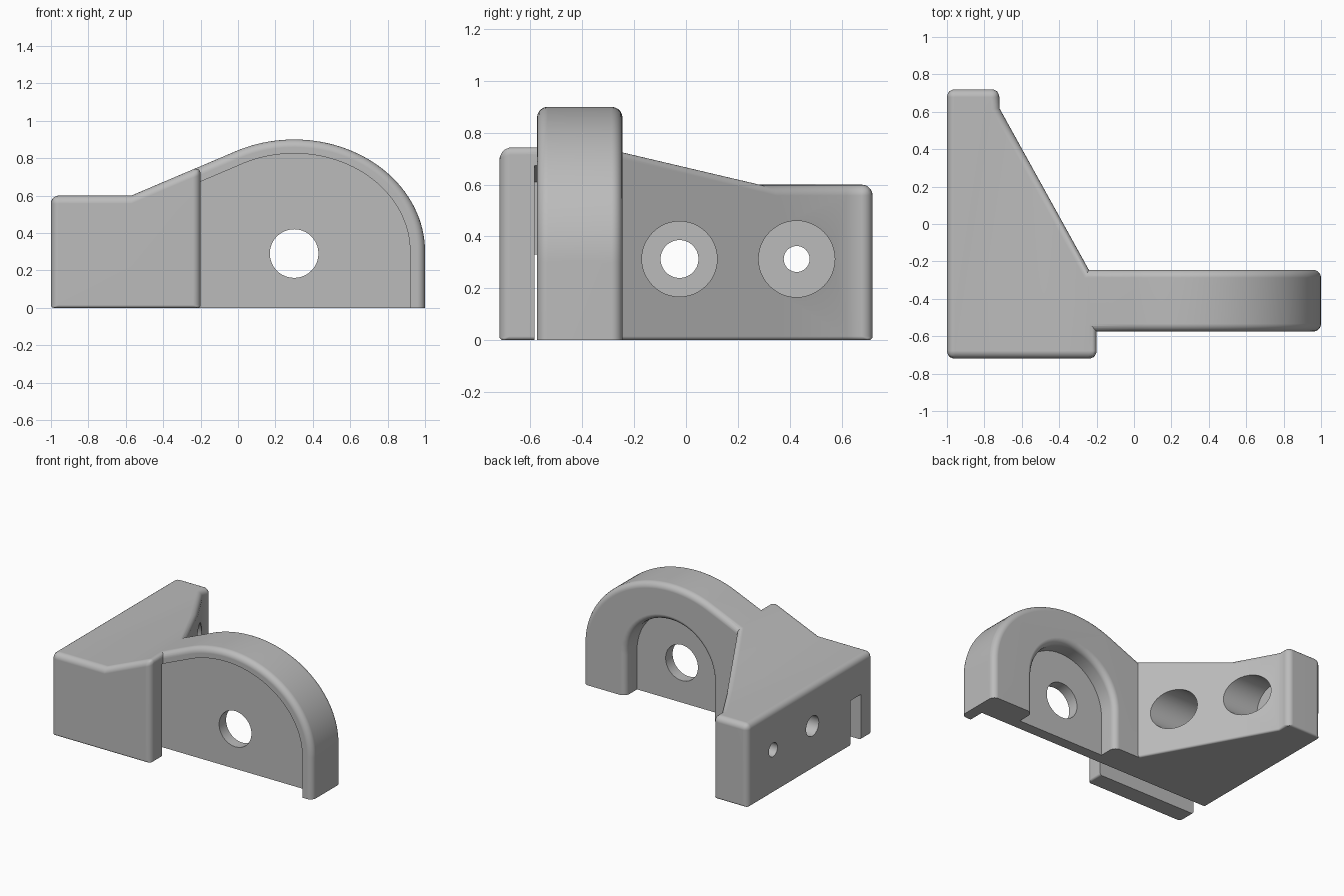
import bpy, bmesh, math

cube = bpy.data.objects.get("Cube")
if cube:
    bpy.data.objects.remove(cube)

grey = bpy.data.materials.new("light_grey")
grey.use_nodes = True
grey.diffuse_color = (0.5, 0.5, 0.5, 1)
grey.node_tree.nodes["Principled BSDF"].inputs["Base Color"].default_value = grey.diffuse_color

CX, CZ = 0.3, 0.3          # centre of the arched arm
FRONT, BACK = -0.575, -0.245


def loft(name, rings, shape=None):
    """Closed solid through matching rings of points."""
    bm = bmesh.new()
    loops = [[bm.verts.new(p) for p in ring] for ring in rings]
    for a, b in zip(loops, loops[1:]):
        for i in range(len(a)):
            j = (i + 1) % len(a)
            bm.faces.new((a[i], a[j], b[j], b[i]))
    bm.faces.new(loops[0])
    bm.faces.new(loops[-1])
    if shape:
        shape(bm)
    bmesh.ops.recalc_face_normals(bm, faces=bm.faces)
    mesh = bpy.data.meshes.new(name)
    bm.to_mesh(mesh)
    bm.free()
    mesh.materials.append(grey)
    obj = bpy.data.objects.new(name, mesh)
    bpy.context.collection.objects.link(obj)
    return obj


def apply(obj, kind, **settings):
    mod = obj.modifiers.new(kind.lower(), kind)
    for key, value in settings.items():
        setattr(mod, key, value)
    bpy.context.view_layer.objects.active = obj
    bpy.ops.object.modifier_apply(modifier=mod.name)


def combine(target, other, operation="DIFFERENCE"):
    other.hide_render = True
    apply(target, "BOOLEAN", operation=operation, solver="EXACT", object=other)
    bpy.data.objects.remove(other)


def round_edges(obj):
    apply(obj, "BEVEL", width=0.042, segments=5, limit_method="WEIGHT")


def weigh(bm, rule):
    layer = bm.edges.layers.float.new("bevel_weight_edge")
    bm.normal_update()
    for e in bm.edges:
        if e.calc_face_angle(0) > 0.6:
            e[layer] = rule(e)


def along_y(points, ys):
    return [[(x, y, z) for x, z in points] for y in ys]


def top_height(x):
    return 0.6 + max(0, x + 0.57) * 0.425


def arm_profile(start, a, b, low):
    """Sloping line running into an elliptical arch and a straight end."""
    t0 = math.acos(-CX / a)
    arc = [(CX + a * math.cos(t0 * (1 - i / 40)), CZ + b * math.sin(t0 * (1 - i / 40)))
           for i in range(41)]
    return [(start, low), (start, arc[0][1] + 0.425 * start)] + arc + [(CX + a, low)]


def arch(r):
    return [(0.31 + r, -0.1)] + [
        (0.31 + r * math.cos(math.pi * i / 32), 0.29 + r * math.sin(math.pi * i / 32))
        for i in range(33)] + [(0.31 - r, -0.1)]


def circle(r, n=48):
    return [(r * math.cos(math.tau * i / n), r * math.sin(math.tau * i / n)) for i in range(n)]


def hole_x(name, r, y, z, x0, x1):
    return loft(name, [[(x, y + u, z + v) for u, v in circle(r)] for x in (x0, x1)])


# Mounting block: tapered footprint with a top that climbs toward the arm
def shape_block(bm):
    bmesh.ops.recalc_face_normals(bm, faces=bm.faces)
    bmesh.ops.bisect_plane(bm, geom=bm.verts[:] + bm.edges[:] + bm.faces[:],
                           plane_co=(-0.57, 0, 0), plane_no=(1, 0, 0))
    for v in bm.verts:
        if v.co.z > 0.3:
            v.co.z = top_height(v.co.x)
    weigh(bm, lambda e: 0.35 if all(v.co.z < 0.01 for v in e.verts) else 1)


footprint = [(-1, -0.72), (-0.2, -0.72), (-0.2, -0.32), (-0.72, 0.62), (-0.72, 0.72), (-1, 0.72)]
bracket = loft("mounting_bracket", [[(x, y, z) for x, y in footprint] for z in (0, 0.6)], shape_block)
round_edges(bracket)


# Arched arm with rounded outer edges
def shape_arm(bm):
    bmesh.ops.recalc_face_normals(bm, faces=bm.faces)
    weigh(bm, lambda e: 0 if all(v.co.z < 0.01 for v in e.verts)
          or all(v.co.x < -0.29 for v in e.verts)
          or abs(e.verts[0].co.y - e.verts[1].co.y) > 0.1 else 1)


arm = loft("arched_arm", along_y(arm_profile(-0.3, 0.7, 0.6, 0), (FRONT, BACK)), shape_arm)
round_edges(arm)
combine(bracket, arm, "UNION")

# Recessed front panel, reaching a little way into the block
combine(bracket, loft("front_recess", along_y(arm_profile(-0.35, 0.62, 0.525, -0.1), (-0.585, -0.46))))

# Slot through the underside of the block
slot = [(-1.1, -0.1), (-1.1, 0.33), (0, 0.33), (0, -0.1)]
combine(bracket, loft("underside_slot", along_y(slot, (-0.585, -0.46))))

# Arched rear pocket with a rounded lip
lip = [(-0.38, 0.35), (-0.29, 0.35), (-0.272, 0.354), (-0.257, 0.366), (BACK, 0.39), (-0.2, 0.39)]
combine(bracket, loft("rear_pocket", [[(x, y, z) for x, z in arch(r)] for y, r in lip]))

# Pivot hole through the web
pivot = [(CX + u, 0.29 + v) for u, v in circle(0.13)]
combine(bracket, loft("pivot_hole", along_y(pivot, (-0.8, 0))))

# Counterbored screw holes through the block
for y, small, large in ((-0.025, 0.073, 0.145), (0.427, 0.05, 0.147)):
    combine(bracket, hole_x("counterbore", large, y, 0.313, -0.82, 0))
    combine(bracket, hole_x("screw_hole", small, y, 0.313, -1.1, -0.5))

# Smooth shading with flat large faces
bpy.ops.object.select_all(action="DESELECT")
bracket.select_set(True)
bpy.context.view_layer.objects.active = bracket
bpy.ops.object.shade_smooth_by_angle(angle=math.radians(30))
normals = bracket.modifiers.new("weighted_normals", "WEIGHTED_NORMAL")
normals.keep_sharp = True
